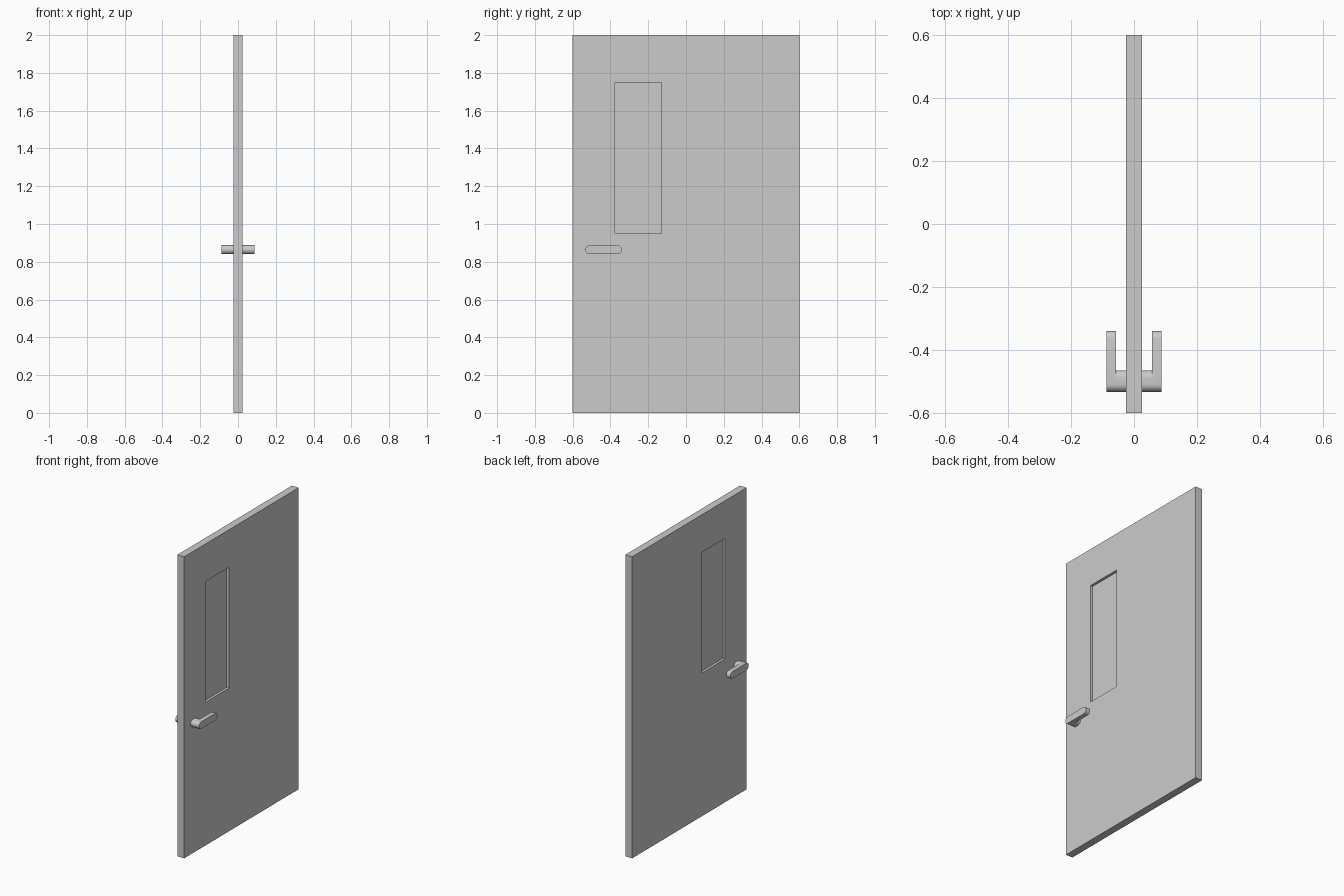
import bpy, bmesh, math

if "Cube" in bpy.data.objects:
    bpy.data.objects.remove(bpy.data.objects["Cube"])

DOOR_T = 0.025                      # half thickness of the door leaf
WIN_Y, WIN_Z = (-0.375, -0.13), (0.95, 1.75)


def add_mesh(name, bm):
    bmesh.ops.recalc_face_normals(bm, faces=bm.faces)
    mesh = bpy.data.meshes.new(name)
    bm.to_mesh(mesh)
    bm.free()
    obj = bpy.data.objects.new(name, mesh)
    bpy.context.collection.objects.link(obj)
    return obj


def prism(name, profile, x0, x1):
    """Extrude a closed (y, z) profile along x."""
    bm = bmesh.new()
    face = bm.faces.new([bm.verts.new((x0, y, z)) for y, z in profile])
    ext = bmesh.ops.extrude_face_region(bm, geom=[face])["geom"]
    bmesh.ops.translate(bm, vec=(x1 - x0, 0, 0),
                        verts=[v for v in ext if isinstance(v, bmesh.types.BMVert)])
    return add_mesh(name, bm)


def rect(ys, zs):
    return [(ys[0], zs[0]), (ys[1], zs[0]), (ys[1], zs[1]), (ys[0], zs[1])]


def slot(y0, y1, z, r, n=12):
    """Stadium outline with round ends."""
    pts = []
    for cy, start in ((y1 - r, -90), (y0 + r, 90)):
        for i in range(n + 1):
            a = math.radians(start + 180 * i / n)
            pts.append((cy + r * math.cos(a), z + r * math.sin(a)))
    return pts


def boolean(obj, other, operation):
    mod = obj.modifiers.new(operation.lower(), 'BOOLEAN')
    mod.operation, mod.solver, mod.object = operation, 'EXACT', other
    bpy.context.view_layer.objects.active = obj
    bpy.ops.object.modifier_apply(modifier=mod.name)
    bpy.data.objects.remove(other)


# Door leaf with a window opening
door = prism("door_leaf", rect((-0.6, 0.6), (0, 2)), -DOOR_T, DOOR_T)
boolean(door, prism("window_cutter", rect(WIN_Y, WIN_Z), -0.1, 0.1), 'DIFFERENCE')

# Recessed window pane
prism("window_pane", rect(WIN_Y, WIN_Z), -0.008, 0.008)

# Lever handles on both faces: short stem joined to a long grip
for side, label in ((1, "right"), (-1, "left")):
    handle = prism(label + "_handle", slot(-0.533, -0.34, 0.864, 0.0235),
                   side * 0.057, side * 0.087)
    stem = prism("stem", slot(-0.533, -0.465, 0.864, 0.0235),
                 side * 0.024, side * 0.07)
    boolean(handle, stem, 'UNION')
    bpy.ops.object.select_all(action='DESELECT')
    handle.select_set(True)
    bpy.context.view_layer.objects.active = handle
    bpy.ops.object.shade_smooth_by_angle(angle=math.radians(30))
